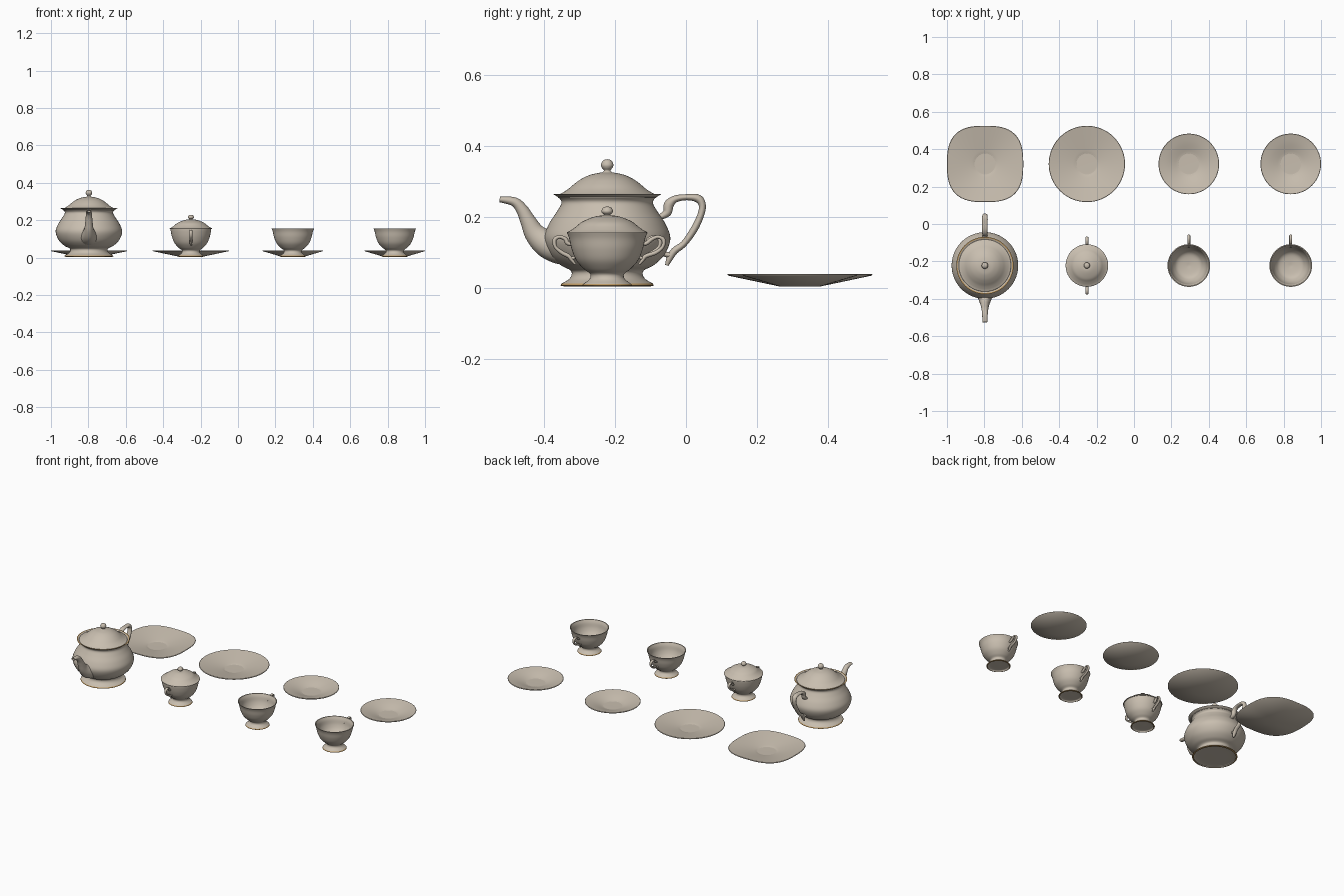
import bpy, bmesh, math
from mathutils import Vector

if "Cube" in bpy.data.objects:
    bpy.data.objects.remove(bpy.data.objects["Cube"])


def material(name, rgb):
    m = bpy.data.materials.new(name)
    m.diffuse_color = (*rgb, 1)
    m.use_nodes = True
    m.node_tree.nodes["Principled BSDF"].inputs["Base Color"].default_value = m.diffuse_color
    return m


PORCELAIN = material("warm_grey_porcelain", (0.58, 0.515, 0.43))
GOLD = material("gold_trim", (0.50, 0.31, 0.12))
SEG = 72


def spline(pts, n=5):
    """Catmull-Rom smoothing of a list of equal-length tuples."""
    if len(pts) < 3:
        return [tuple(p) for p in pts]
    P = [pts[0]] + list(pts) + [pts[-1]]
    out = []
    for i in range(1, len(P) - 2):
        for k in range(n):
            t = k / n
            out.append(tuple(
                0.5 * (2 * b + (c - a) * t + (2 * a - 5 * b + 4 * c - d) * t * t
                       + (3 * b - a - 3 * c + d) * t ** 3)
                for a, b, c, d in zip(P[i - 1], P[i], P[i + 1], P[i + 2])))
    return out + [tuple(pts[-1])]


def finish(name, bm, loc, angle=40):
    bmesh.ops.remove_doubles(bm, verts=bm.verts, dist=1e-5)
    bmesh.ops.recalc_face_normals(bm, faces=bm.faces)
    me = bpy.data.meshes.new(name)
    bm.to_mesh(me)
    bm.free()
    me.materials.append(PORCELAIN)
    me.materials.append(GOLD)
    ob = bpy.data.objects.new(name, me)
    ob.location = loc
    bpy.context.collection.objects.link(ob)
    bpy.ops.object.select_all(action='DESELECT')
    ob.select_set(True)
    bpy.context.view_layer.objects.active = ob
    bpy.ops.object.shade_smooth_by_angle(angle=math.radians(angle))
    return ob


def bridge(bm, rings, gold=()):
    for j, (a, b) in enumerate(zip(rings, rings[1:])):
        n = len(a)
        for i in range(n):
            f = bm.faces.new((a[i], a[(i + 1) % n], b[(i + 1) % n], b[i]))
            f.material_index = int(j in gold)


def lathe(name, loc, *curves, gold=(), shape=lambda a, r: 1.0):
    """Revolve smoothed (radius, z) curves; corners between curves stay sharp.
    Curves whose number is in gold get the trim colour."""
    bm = bmesh.new()
    rings, trim = [], set()
    for ci, c in enumerate(curves):
        start = len(rings)
        for r, z in spline(c):
            r = max(r, 0)
            ring = []
            for i in range(SEG):
                a = 2 * math.pi * i / SEG
                k = r * shape(a, r)
                ring.append(bm.verts.new((k * math.cos(a), k * math.sin(a), z)))
            rings.append(ring)
        if ci in gold:
            trim.update(range(start, len(rings) - 1))
    bridge(bm, rings, trim)
    return finish(name, bm, loc)


def tube(name, loc, pts, side=1, mouth=False):
    """Sweep an ellipse along (y, z, in-plane radius, x radius) stations."""
    st = spline(pts, 6)
    bm = bmesh.new()
    rings = []

    def ring(i, s=1.0):
        y, z, rp, rx = st[i]
        a, b = st[max(i - 1, 0)], st[min(i + 1, len(st) - 1)]
        t = Vector((0, b[0] - a[0], b[1] - a[1])).normalized()
        nrm = Vector((0, -t.z, t.y))
        vs = []
        for k in range(16):
            q = 2 * math.pi * k / 16
            p = Vector((0, y, z)) + nrm * (rp * s * math.sin(q))
            vs.append(bm.verts.new((rx * s * math.cos(q), side * p.y, p.z)))
        rings.append(vs)

    for i in range(len(st)):
        ring(i)
    if mouth:  # hollow pouring end
        ring(len(st) - 1, 0.7)
        ring(len(st) - 5, 0.45)
    bridge(bm, rings)
    bm.faces.new(rings[0])
    bm.faces.new(rings[-1])
    return finish(name, bm, loc, 60)


# ---------- teapot (gold on foot edge and rim lip) ----------
pot = (-0.797, -0.222, 0)
lathe("teapot_body", pot,
      [(0, .012), (.11, .012), (.122, .004)],
      [(.122, .004), (.131, .006), (.128, .012)],
      [(.128, .012), (.108, .024), (.1, .038), (.105, .05), (.132, .064), (.162, .094),
       (.178, .138), (.165, .178), (.142, .214), (.129, .238), (.135, .252), (.153, .264)],
      [(.153, .264), (.146, .264)],
      [(.146, .264), (.132, .254)],
      [(.132, .254), (.125, .235), (.16, .178), (.168, .138), (.15, .09), (.1, .06), (0, .055)],
      gold=(1, 3))
lathe("teapot_lid", pot,
      [(0, .253), (.138, .253)],
      [(.138, .253), (.139, .261), (.127, .267), (.11, .278), (.092, .293), (.072, .307),
       (.048, .318), (.026, .323), (.014, .325)],
      [(.014, .325), (.009, .330), (.015, .338), (.0175, .346), (.014, .356), (.007, .361), (0, .362)])
tube("teapot_spout", pot,
     [(-.09, .112, .05, .06), (-.135, .115, .048, .054), (-.172, .126, .04, .038),
      (-.203, .152, .030, .025), (-.223, .188, .022, .02), (-.240, .220, .017, .017),
      (-.262, .242, .013, .015), (-.303, .249, .008, .013)], mouth=True)
tube("teapot_handle", pot,
     [(.15, .199, .008, .012), (.169, .212, .012, .014), (.174, .234, .014, .015),
      (.192, .250, .010, .015), (.225, .255, .0085, .015), (.256, .251, .0115, .015),
      (.268, .232, .010, .014), (.263, .203, .0095, .014), (.244, .163, .010, .014),
      (.216, .124, .009, .013), (.190, .104, .010, .013), (.176, .083, .009, .011),
      (.168, .063, .005, .006)])
tube("teapot_handle_lower_joint", pot,
     [(.155, .098, .007, .011), (.175, .092, .008, .011), (.19, .1, .008, .011)])


# ---------- sugar bowl and cups share one bowl profile ----------
def bowl(name, x, rim):
    loc = (x, -0.222, 0)
    lathe(name, loc,
          [(0, .012), (.055, .012), (.064, .004)],
          [(.064, .004), (.070, .006), (.067, .011)],
          [(.067, .011), (.053, .021), (.047, .030), (.049, .040), (.066, .053), (.087, .077),
           (.100, .108), (.107, .138), (rim, .156)],
          [(rim, .156), (rim - .005, .156)],
          [(rim - .005, .156), (.101, .138), (.094, .108), (.08, .081), (.056, .061), (0, .053)],
          gold=(1,))
    return loc


def loop_handle(name, loc, side, s):
    tube(name, loc,
         [(.098, .12, .004, .007), (.112, .126, .006, .008), (.118 * s, .137, .006, .008),
          (.134 * s, .143, .005, .008), (.148 * s, .135, .006, .008), (.146 * s, .115, .005, .008),
          (.128 * s, .099, .006, .008), (.109, .089, .006, .008), (.1, .078, .005, .007),
          (.090, .066, .003, .005)], side)
    tube(name + "_joint", loc,
         [(.085, .088, .004, .006), (.1, .083, .005, .006), (.109, .089, .005, .006)], side)


sugar = bowl("sugar_bowl", -0.252, .109)
lathe("sugar_lid", sugar,
      [(0, .152), (.112, .152)],
      [(.112, .152), (.113, .156), (.102, .162), (.088, .172), (.072, .185), (.048, .196),
       (.028, .202), (.012, .203)],
      [(.012, .203), (.009, .206), (.0145, .211), (.016, .217), (.011, .226), (0, .229)])
for side, tag in ((1, "back"), (-1, "front")):
    loop_handle("sugar_handle_" + tag, sugar, side, 1.0)
for i, x in enumerate((0.293, 0.838)):
    cup = bowl("cup_%d" % (i + 1), x, .114)
    loop_handle("cup_handle_%d" % (i + 1), cup, 1, 1.07)


# ---------- plates ----------
def plate(name, x, R, square=False):
    def shape(a, r):  # circle in the middle, rounded square at the rim
        if not square:
            return 1.0
        c, s = abs(math.cos(a)), abs(math.sin(a))
        k = (c ** 2.8 + s ** 2.8) ** (-1 / 2.8)
        t = min(max((r - .065) / (R - .065), 0), 1)
        return 1 + (k - 1) * t
    lathe(name, (x, .321, 0),
          [(0, .003), (.055, .003)],
          [(.055, .003), (R - .002, .034)],
          [(R - .002, .034), (R, .037), (R - .002, .039)],
          [(R - .002, .039), (R * .7, .0275), (.066, .0125)],
          [(.066, .0125), (.058, .0105), (.05, .0098), (0, .0095)], shape=shape)


plate("square_plate", -0.796, .204, True)
plate("round_plate", -0.252, .204)
plate("saucer_1", 0.293, .162)
plate("saucer_2", 0.838, .162)
